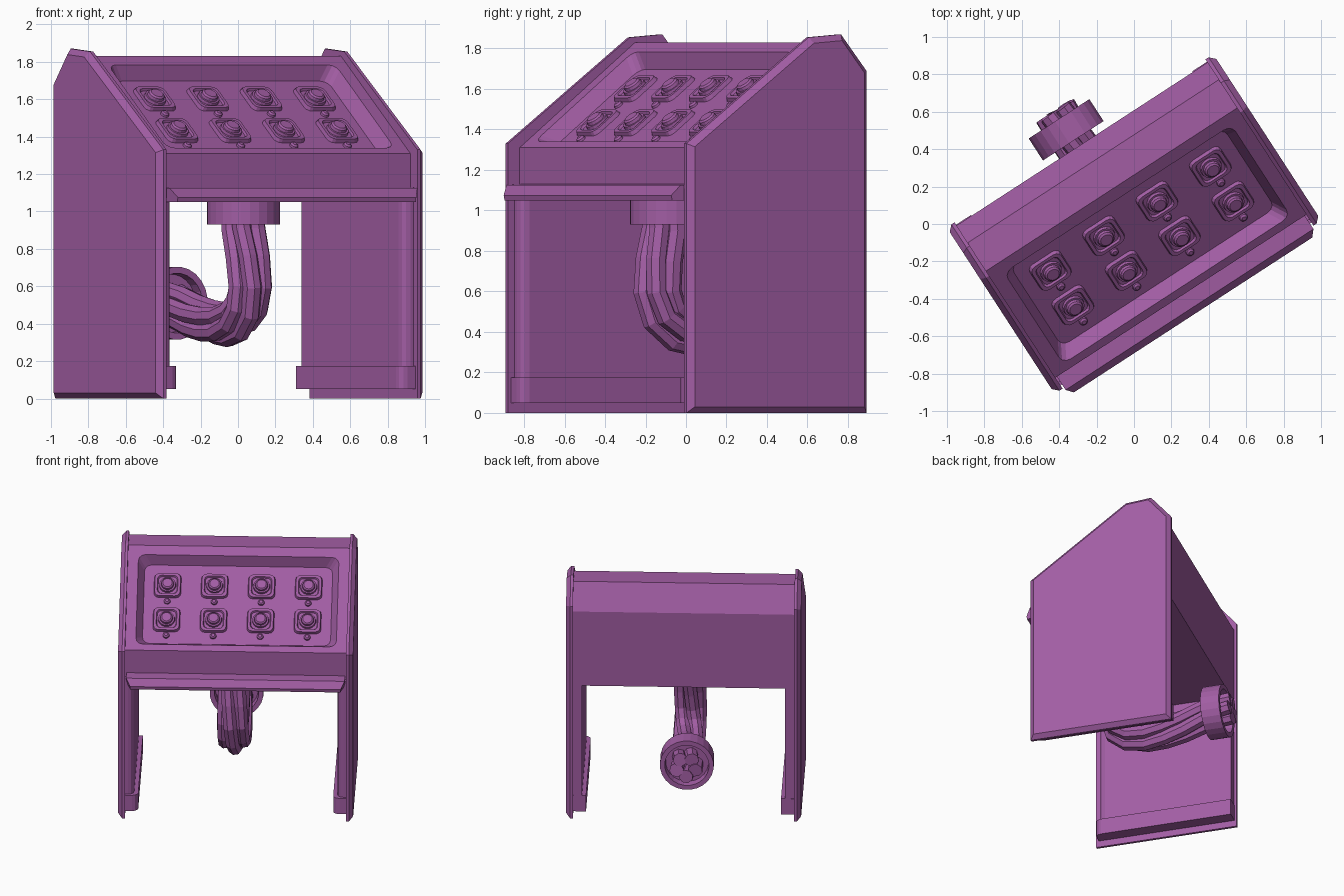
import bpy, bmesh, math
from mathutils import Matrix, Vector

if "Cube" in bpy.data.objects:
    bpy.data.objects.remove(bpy.data.objects["Cube"])

TURN = Matrix.Rotation(math.radians(33), 4, 'Z')      # whole console is turned on the spot
mat = bpy.data.materials.new("purple_paint")
mat.diffuse_color = (0.36, 0.11, 0.37, 1)
mat.use_nodes = True
mat.node_tree.nodes["Principled BSDF"].inputs["Base Color"].default_value = mat.diffuse_color


def finish(name, bm, local=Matrix(), mirror=False):
    bmesh.ops.recalc_face_normals(bm, faces=bm.faces)
    me = bpy.data.meshes.new(name)
    bm.to_mesh(me)
    bm.free()
    me.materials.append(mat)
    ob = bpy.data.objects.new(name, me)
    bpy.context.collection.objects.link(ob)
    ob.matrix_world = TURN @ local
    if mirror:
        ob.modifiers.new("mirror", 'MIRROR')
    return ob


def loft(loops):
    bm = bmesh.new()
    rings = [[bm.verts.new(p) for p in loop] for loop in loops]
    n = len(rings[0])
    for a, b in zip(rings, rings[1:]):
        for i in range(n):
            bm.faces.new((a[i], a[(i + 1) % n], b[(i + 1) % n], b[i]))
    bm.faces.new(rings[0])
    bm.faces.new(rings[-1])
    return bm


def prism(profile, x0, x1):
    return loft([[(x, y, z) for y, z in profile] for x in (x0, x1)])


def rounded(hw, hh, r, z, seg=4):
    """Rounded rectangle; r = hw = hh gives a circle."""
    pts = []
    for q, (sx, sy) in enumerate([(1, 1), (-1, 1), (-1, -1), (1, -1)]):
        for k in range(seg):
            t = (q + (k + 0.5) / seg if r == hw else q + k / (seg - 1)) * math.pi / 2
            pts.append((sx * (hw - r) + r * math.cos(t), sy * (hh - r) + r * math.sin(t), z))
    return pts


def disc(profile, seg=4):
    return loft([rounded(r, r, r, z, seg) for r, z in profile])


def bevel(bm, test, width, seg=1):
    edges = [e for e in bm.edges if test(*[v.co for v in e.verts])]
    bmesh.ops.bevel(bm, geom=edges, offset=width, segments=seg, profile=0.5, affect='EDGES')


def box(x0, x1, y0, y1, z0, z1):
    return prism([(y0, z0), (y1, z0), (y1, z1), (y0, z1)], x0, x1)


# side panels with chamfered outer rim
side = [(-.53, 0), (-.53, 1.33), (.19, 1.855), (.38, 1.87), (.53, 1.69), (.53, 0)]
bm = prism(side, .80, .85)
bevel(bm, lambda a, b: a.x > .84 and b.x > .84, .03)
finish("side_panels", bm, mirror=True)

# inner legs and foot blocks, rounded on the front inner corner
bm = box(.735, .81, -.49, .51, .05, 1.1)
bevel(bm, lambda a, b: max(a.x, b.x) < .74 and max(a.y, b.y) < 0, .045, 3)
finish("inner_legs", bm, mirror=True)
bm = box(.705, .81, -.51, .515, .05, .175)
bevel(bm, lambda a, b: max(a.x, b.x) < .71 and max(a.y, b.y) < 0, .045, 3)
finish("foot_blocks", bm, mirror=True)

# console body with sloped face
S0, S1 = Vector((0, -.46, 1.31)), Vector((0, .22, 1.83))
tilt = math.atan2(S1.z - S0.z, S1.y - S0.y)
slope = Matrix.Translation(S0) @ Matrix.Rotation(tilt, 4, 'X')
body = finish("console_body", prism(
    [(-.46, 1.05), (S0.y, S0.z), (S1.y, S1.z), (.40, 1.83), (.51, 1.64), (.51, 1.05)], -.81, .81))

# recessed control tray cut into the slope
tray = loft([rounded(.725 - d, .365 - d, .05, z) for d, z in [(.045, -.075), (0, 0), (0, .05)]])
cutter = finish("tray_cutter", tray, slope @ Matrix.Translation((0, .415, 0)))
cutter.hide_render = True
cut = body.modifiers.new("tray", 'BOOLEAN')
cut.object, cut.solver = cutter, 'EXACT'
bpy.context.view_layer.objects.active = body
bpy.ops.object.modifier_apply(modifier="tray")
bpy.data.objects.remove(cutter)

# front ledge with tapered ends
ledge = [(-.45, 1.13, .79), (-.545, 1.125, .79), (-.58, 1.075, .76), (-.575, 1.05, .76), (-.45, 1.05, .79)]
finish("front_ledge", loft([[(s * x, y, z) for y, z, x in ledge] for s in (-1, 1)]))

# buttons: square bezel, round cap and indicator lamp
for row, s in enumerate((.29, .568)):
    for col in range(4):
        at = slope @ Matrix.Translation((-.51 + .34 * col, s, -.076))
        tag = f"_{row + 1}_{col + 1}"
        bezel = [(.098, .035, 0), (.092, .035, .022), (.074, .03, .022), (.068, .03, .01)]
        finish("button_bezel" + tag, loft([rounded(w, w, r, z) for w, r, z in bezel]), at)
        finish("button_cap" + tag, disc([(.062, .005), (.058, .026), (.047, .026), (.044, .042), (.034, .05)]), at)
        finish("indicator_lamp" + tag, disc([(.024, 0), (.022, .012), (.012, .02)], 3),
               at @ Matrix.Translation((0, -.128, 0)))

# cable collars: one under the body, one on the free end
finish("upper_collar", disc([(.195, 1.07), (.195, .93), (.16, .93), (.155, .98)], 6),
       Matrix.Translation((-.02, -.085, 0)))
back = Matrix.Translation((-.03, .55, .51)) @ Matrix.Rotation(-math.pi / 2, 4, 'X')
finish("end_collar", disc([(.155, .06), (.16, 0), (.195, 0), (.195, .14), (.16, .14), (.155, .08)], 6), back)

# twisted cable bundle
path = [(-.09, 1.03), (-.10, .90), (-.135, .75), (-.15, .6), (-.115, .49), (-.03, .42),
        (.09, .395), (.22, .405), (.36, .435), (.5, .48), (.62, .51), (.735, .515)]
for c in range(5):
    cu = bpy.data.curves.new(f"cable_{c + 1}", 'CURVE')
    cu.dimensions, cu.bevel_depth, cu.bevel_resolution, cu.use_fill_caps = '3D', .052, 2, True
    sp = cu.splines.new('POLY')
    sp.points.add(len(path) - 1)
    for i, (y, z) in enumerate(path):
        a, b = path[max(i - 1, 0)], path[min(i + 1, len(path) - 1)]
        t = Vector((b[0] - a[0], b[1] - a[1])).normalized()
        ang = c * math.tau / 5 + i * .2
        k = .072 * math.sin(ang)
        sp.points[i].co = (-.025 + .072 * math.cos(ang), y - t.y * k, z + t.x * k, 1)
    cu.materials.append(mat)
    ob = bpy.data.objects.new(cu.name, cu)
    bpy.context.collection.objects.link(ob)
    ob.matrix_world = TURN
    for s in cu.splines:
        s.use_smooth = False
